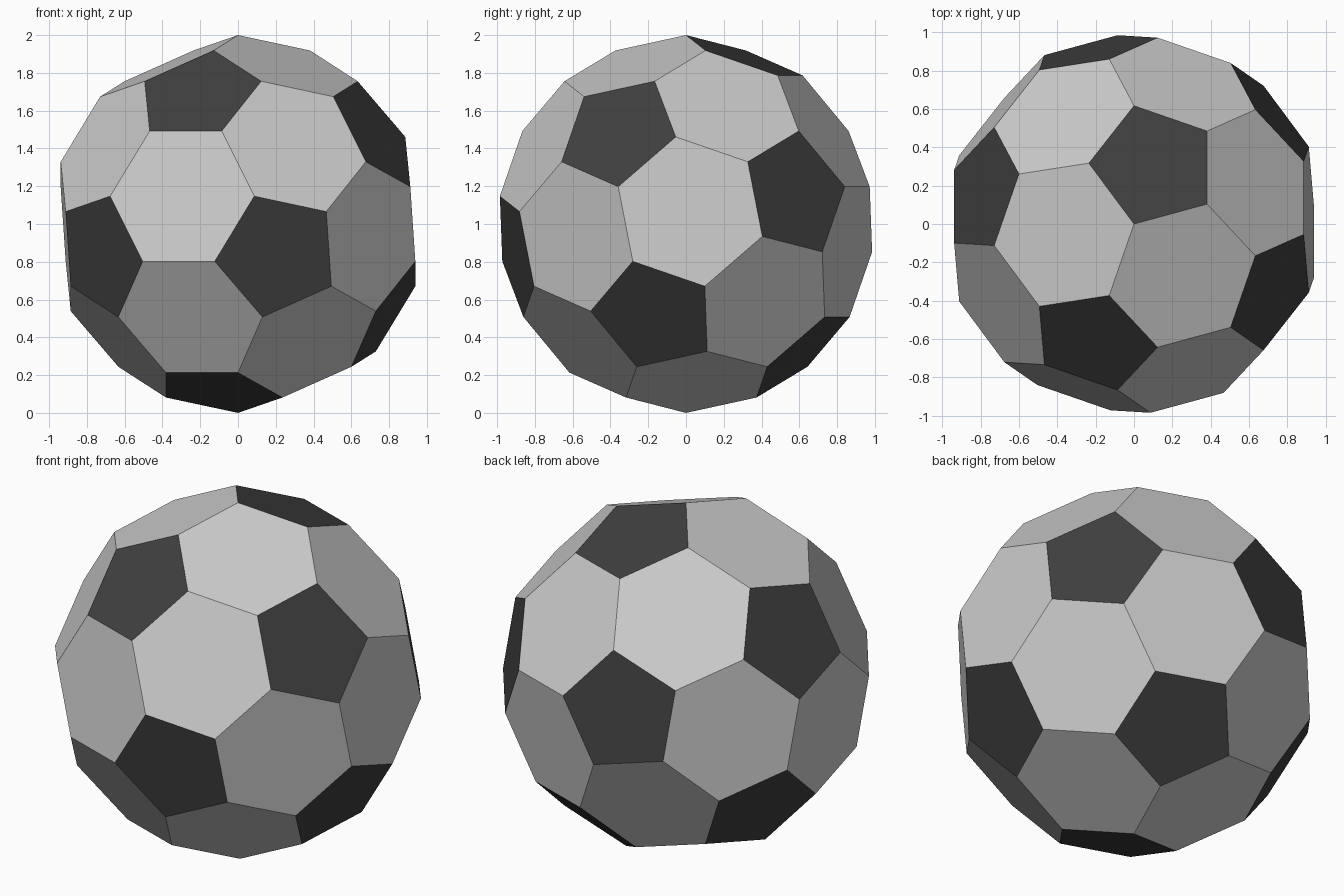
import bpy, bmesh
from math import radians, cos, sin
from mathutils import Matrix, Vector

if "Cube" in bpy.data.objects:
    bpy.data.objects.remove(bpy.data.objects["Cube"])


def material(name, grey):
    m = bpy.data.materials.new(name)
    m.diffuse_color = (grey, grey, grey, 1)
    m.use_nodes = True
    m.node_tree.nodes["Principled BSDF"].inputs["Base Color"].default_value = m.diffuse_color
    return m


# Truncated icosahedron: cut every corner a third of the way along its edges
bm = bmesh.new()
bmesh.ops.create_icosphere(bm, subdivisions=1, radius=1)
bmesh.ops.bevel(bm, geom=bm.verts[:], offset=100 / 3, offset_type='PERCENT',
                segments=1, affect='VERTICES')
bmesh.ops.remove_doubles(bm, verts=bm.verts[:], dist=0.01)
for v in bm.verts:
    v.co.normalize()

# Pentagons take the dark material
for f in bm.faces:
    f.material_index = 1 if len(f.verts) == 5 else 0

# Stand the ball on a corner, with the top pentagon leaning towards the back
pentagon = next(f for f in bm.faces if len(f.verts) == 5)
up = pentagon.verts[0].co.normalized()
centre = pentagon.calc_center_median()
lean = (centre - up * centre.dot(up)).normalized()
local = Matrix((lean, up.cross(lean), up))
turn = Matrix.Rotation(radians(70.91), 3, 'Z')
bmesh.ops.transform(bm, matrix=(turn @ local).to_4x4(), verts=bm.verts[:])
bmesh.ops.translate(bm, vec=(0, 0, 1), verts=bm.verts[:])
bmesh.ops.recalc_face_normals(bm, faces=bm.faces[:])

mesh = bpy.data.meshes.new("ball")
bm.to_mesh(mesh)
bm.free()
mesh.materials.append(material("light_panel", 0.8))
mesh.materials.append(material("dark_panel", 0.05))
ball = bpy.data.objects.new("ball", mesh)
bpy.context.collection.objects.link(ball)
